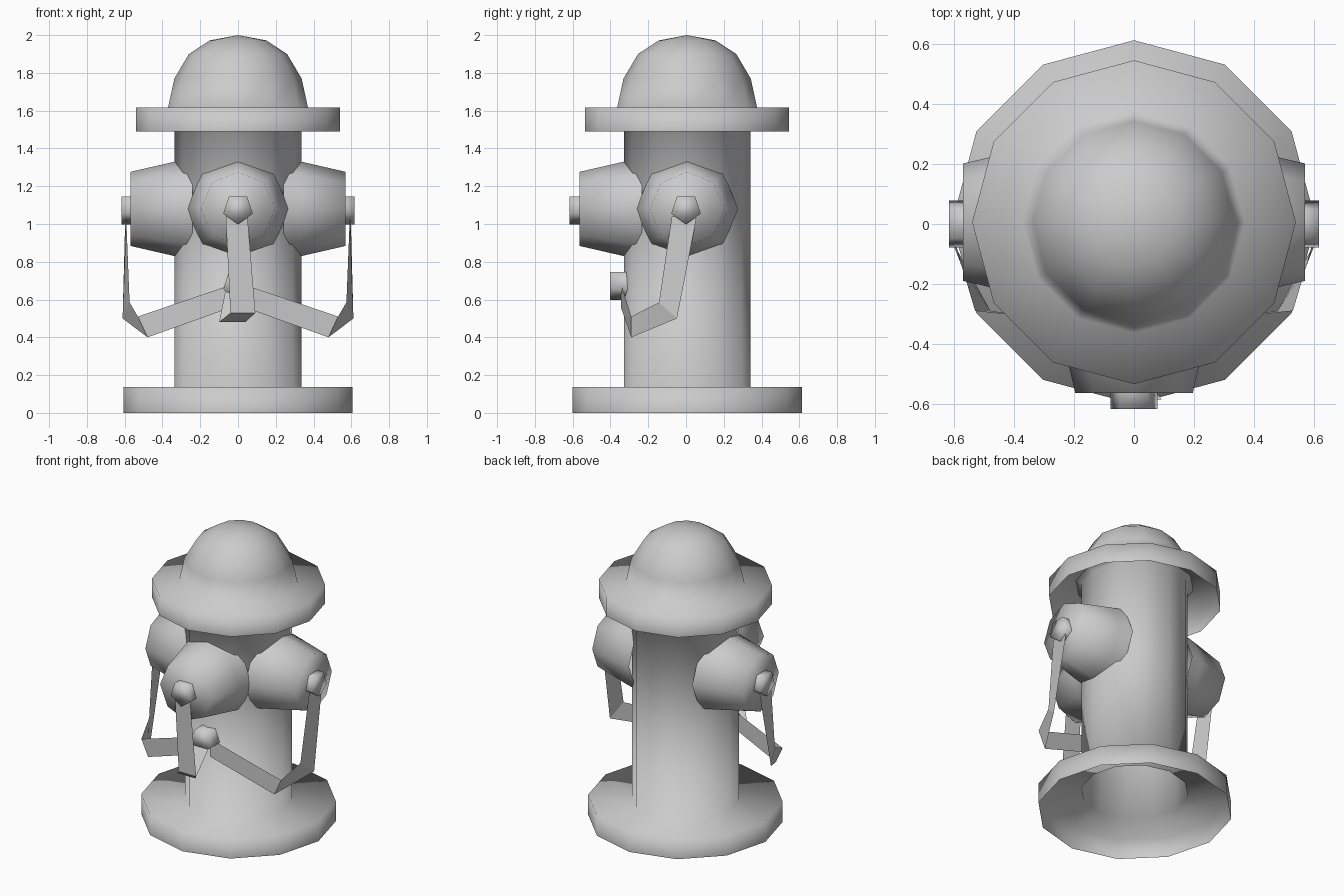
import bpy, bmesh, math
from mathutils import Vector, Matrix

if "Cube" in bpy.data.objects:
    bpy.data.objects.remove(bpy.data.objects["Cube"])

CY = 0.006          # depth of the main axis
NOZZLE_Z = 1.08

gray = bpy.data.materials.new("cast_gray")
gray.diffuse_color = (0.6, 0.6, 0.6, 1)
gray.use_nodes = True
gray.node_tree.nodes["Principled BSDF"].inputs["Base Color"].default_value = gray.diffuse_color


def finish(name, bm, smooth=True):
    mesh = bpy.data.meshes.new(name)
    for f in bm.faces:
        f.smooth = smooth
    bm.to_mesh(mesh)
    bm.free()
    mesh.materials.append(gray)
    obj = bpy.data.objects.new(name, mesh)
    bpy.context.collection.objects.link(obj)
    return obj


def lathe(name, profile, sides, matrix, start=0.0, cap_end=False):
    """Revolve (radius, height) points around local z; radius 0 makes a pole."""
    bm = bmesh.new()
    rings = []
    for r, h in profile:
        if r == 0:
            rings.append([bm.verts.new((0, 0, h))] * sides)
            continue
        ring = []
        for i in range(sides):
            a = start + 2 * math.pi * i / sides
            ring.append(bm.verts.new((r * math.cos(a), r * math.sin(a), h)))
        rings.append(ring)
    for lo, hi in zip(rings, rings[1:]):
        for i in range(sides):
            j = (i + 1) % sides
            quad = [lo[i], lo[j], hi[j], hi[i]]
            bm.faces.new(list(dict.fromkeys(quad)))
    if cap_end:
        bm.faces.new(rings[-1])
    bm.transform(matrix)
    return finish(name, bm)


def outward(direction, origin):
    """Matrix with local z along direction and local y up."""
    z = Vector(direction)
    y = Vector((0, 0, 1))
    x = y.cross(z)
    m = Matrix((x, y, z)).transposed().to_4x4()
    m.translation = Vector(origin)
    return m


def strap(name, pairs, flipped):
    """Thin flat ribbon through pairs of edge points."""
    bm = bmesh.new()
    rows = [[bm.verts.new(p) for p in pair] for pair in pairs]
    for k, (a, b) in enumerate(zip(rows, rows[1:])):
        f = bm.faces.new((a[0], a[1], b[1], b[0]))
        if k in flipped:
            f.normal_flip()
    return finish(name, bm, smooth=False)


axis = Matrix.Translation((0, CY, 0))

# Barrel with the open-bottomed foot flange
lathe("barrel_and_foot",
      [(0.607, 0), (0.607, 0.137), (0.335, 0.137), (0.335, 1.6), (0.37, 1.618)],
      12, axis)

# Domed lid with the open-bottomed brim
lathe("domed_lid",
      [(0.54, 1.49), (0.54, 1.618), (0.37, 1.618), (0.337, 1.77),
       (0.26, 1.9), (0.15, 1.972), (0, 2.0)], 12, axis)

# Three outlet nozzles, each with a five-sided bolt
for side, d in (("right", (1, 0, 0)), ("left", (-1, 0, 0)), ("front", (0, -1, 0))):
    m = outward(d, (0, CY, NOZZLE_Z))
    lathe("nozzle_" + side, [(0.27, 0.24), (0.25, 0.335), (0.196, 0.57)],
          8, m, cap_end=True)
    b = outward(d, (0, 0, NOZZLE_Z))
    lathe("bolt_" + side, [(0.082, 0.55), (0.082, 0.617)],
          5, b, start=-math.pi / 2, cap_end=True)

# Bolt on the barrel that holds the straps
lathe("strap_bolt", [(0.082, 0.3), (0.082, 0.402)], 5,
      outward((0, -1, 0), (0, 0, 0.68)), start=-math.pi / 2, cap_end=True)

# Side straps, mirrored
side_path = [((0.592, -0.075, 1.04), (0.597, 0.055, 1.03)),
             ((0.574, -0.143, 0.585), (0.611, -0.048, 0.50)),
             ((0.53, -0.29, 0.51), (0.479, -0.29, 0.40)),
             ((0.03, -0.343, 0.68), (0.03, -0.345, 0.56))]
strap("strap_right", side_path, {2})
strap("strap_left", [[(-x, y, z) for x, y, z in pair] for pair in side_path], set())

# Front strap
strap("strap_front",
      [((-0.065, -0.59, 1.04), (0.05, -0.59, 1.04)),
       ((-0.04, -0.585, 0.53), (0.092, -0.585, 0.53)),
       ((-0.10, -0.52, 0.48), (0.04, -0.52, 0.48)),
       ((-0.06, -0.37, 0.68), (0.06, -0.37, 0.68))], {0, 1, 2})
